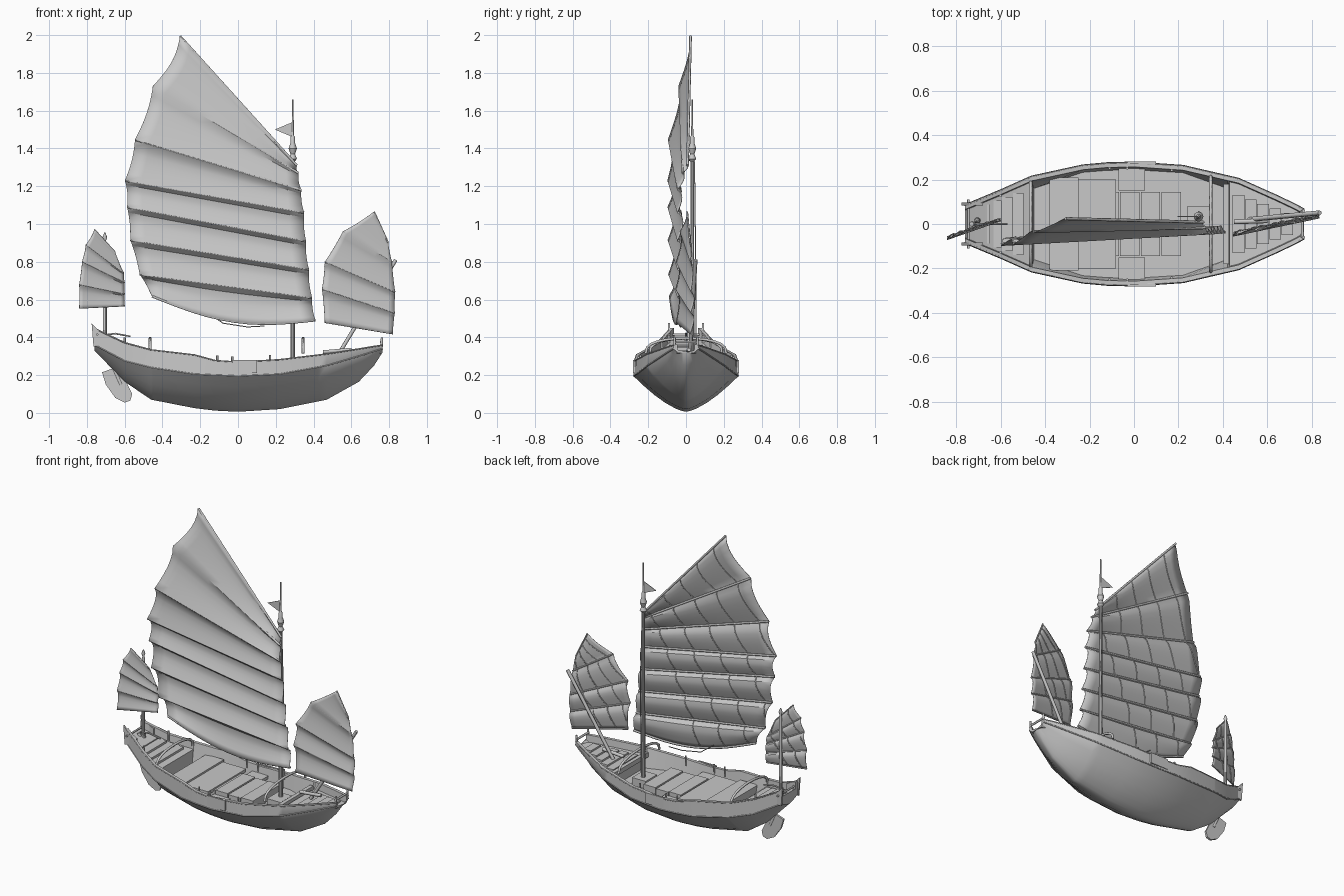
import bpy, bmesh, math
from mathutils import Vector

cube = bpy.data.objects.get("Cube")
if cube:
    bpy.data.objects.remove(cube)

mat = bpy.data.materials.new("plain grey")
mat.use_nodes = True
GREY = (0.58, 0.58, 0.58, 1)
mat.diffuse_color = GREY
mat.node_tree.nodes["Principled BSDF"].inputs["Base Color"].default_value = GREY


def add(name, data):
    ob = bpy.data.objects.new(name, data)
    bpy.context.collection.objects.link(ob)
    data.materials.append(mat)
    return ob


def from_bmesh(name, bm, smooth=True):
    mesh = bpy.data.meshes.new(name)
    bm.to_mesh(mesh)
    bm.free()
    ob = add(name, mesh)
    if smooth:
        bpy.ops.object.select_all(action='DESELECT')
        ob.select_set(True)
        bpy.context.view_layer.objects.active = ob
        bpy.ops.object.shade_smooth_by_angle(angle=math.radians(35))
    return ob


def tubes(name, paths, radius):
    """Round bars that follow straight-sided paths."""
    cu = bpy.data.curves.new(name, 'CURVE')
    cu.dimensions = '3D'
    cu.bevel_depth = radius
    cu.bevel_resolution = 1
    cu.use_fill_caps = True
    for path in paths:
        sp = cu.splines.new('POLY')
        sp.points.add(len(path) - 1)
        for p, co in zip(sp.points, path):
            p.co = (*co, 1)
    return add(name, cu)


def boxes(name, items):
    """Boxes given by (centre, size)."""
    bm = bmesh.new()
    for c, s in items:
        new = bmesh.ops.create_cube(bm, size=1)["verts"]
        for v in new:
            v.co = Vector(c) + Vector([a * b for a, b in zip(v.co, s)])
    return from_bmesh(name, bm, False)


def plate(name, outline, y, thick):
    """Flat side-on panel."""
    bm = bmesh.new()
    face = bm.faces.new([bm.verts.new((x, y - thick / 2, z)) for x, z in outline])
    ext = bmesh.ops.extrude_face_region(bm, geom=[face])["geom"]
    for v in ext:
        if isinstance(v, bmesh.types.BMVert):
            v.co.y += thick
    bmesh.ops.recalc_face_normals(bm, faces=bm.faces)
    return from_bmesh(name, bm, False)


def lathe(name, x, y, profile, n=10):
    """Turned part from (radius, height) pairs."""
    bm = bmesh.new()
    rings = [[bm.verts.new((x + r * math.cos(k * math.tau / n), y + r * math.sin(k * math.tau / n), z))
              for k in range(n)] for r, z in profile]
    for a, b in zip(rings, rings[1:]):
        for k in range(n):
            bm.faces.new((a[k], a[(k + 1) % n], b[(k + 1) % n], b[k]))
    bm.faces.new(rings[0])
    bm.faces.new(rings[-1])
    bmesh.ops.recalc_face_normals(bm, faces=bm.faces)
    return from_bmesh(name, bm)


# Hull lines: x, half width, keel, knuckle, gunwale
LINES = [(-.76, .085, .33, .36, .45), (-.6, .152, .165, .275, .375), (-.46, .214, .07, .24, .337),
         (-.23, .264, .025, .205, .31), (-.12, .274, .012, .2, .28), (0, .277, .006, .195, .272),
         (.22, .262, .02, .205, .285), (.47, .204, .07, .25, .315), (.64, .128, .165, .3, .342),
         (.72, .09, .25, .325, .355), (.765, .066, .32, .34, .362)]


def at(x):
    for a, b in zip(LINES, LINES[1:]):
        if x <= b[0]:
            t = (x - a[0]) / (b[0] - a[0])
            return [p + (q - p) * t for p, q in zip(a, b)][1:]
    return LINES[-1][1:]


WELL = (-.45, .42)
FLOOR = .19
stations = sorted([l[0] for l in LINES] + [WELL[0], WELL[1], WELL[1] + .01])


def section(x):
    w, keel, knuckle, top = at(x)
    half = [(w, top), (w * 1.005, knuckle)]
    half += [(w * t, keel + (knuckle - keel) * t ** 1.5) for t in (.8, .6, .4, .2, .08)]
    ring = half + [(0, keel)] + [(-y, z) for y, z in reversed(half)]
    inner = w - .02
    floor = (inner - .004, top - .045)
    if WELL[0] <= x <= WELL[1]:
        reach = ((FLOOR - keel) / (knuckle - keel)) ** .667 - .06
        floor = (w * min(.88, reach), FLOOR)
    ring += [(-inner, top), (-floor[0], floor[1]), floor, (inner, top)]
    return [(x, y, z) for y, z in ring]


bm = bmesh.new()
rings = [[bm.verts.new(p) for p in section(x)] for x in stations]
for a, b in zip(rings, rings[1:]):
    for k in range(len(a)):
        j = (k + 1) % len(a)
        bm.faces.new((a[k], a[j], b[j], b[k]))
bm.faces.new(rings[0])
bm.faces.new(rings[-1])
bmesh.ops.recalc_face_normals(bm, faces=bm.faces)
from_bmesh("hull", bm)

# Rub rails and gunwale edges
SIDES = (-1, 1)
tubes("rub_rails", [[(l[0], s * l[1], l[3]) for l in LINES] for s in SIDES], .004)
tubes("gunwale_edges", [[(l[0], s * (l[1] - .002), l[4] - .003) for l in LINES] for s in SIDES], .004)
boxes("side_steps", [((.035, s * .275, .245), (.13, .012, .07)) for s in SIDES])

# Stern wings, stern and bow rails
for s, side in zip(SIDES, ("right", "left")):
    plate("stern_wing_" + side, [(-.765, .35), (-.775, .475), (-.74, .44), (-.68, .41), (-.68, .37)], s * .09, .012)
tubes("stern_rail", [[(-.745, -.11, .415), (-.745, .11, .415)]], .006)
tubes("bow_rail", [[(.76, -.06, .34), (.762, -.06, .4)], [(.76, .06, .34), (.762, .06, .4)],
                   [(.757, -.062, .375), (.757, .062, .375)]], .007)

# Hoops over the well
hoops = []
for x in (-.465, .345):
    w = at(x)[0] - .02
    hoops.append([(x, w * math.cos(a), .315 + .08 * math.sin(a) ** .7)
                  for a in [math.pi * k / 12 for k in range(13)]])
tubes("hoops", hoops, .008)
tubes("gunwale_pegs", [[(x, s * (at(x)[0] - .025), at(x)[3] - .04), (x, s * (at(x)[0] - .025), at(x)[3] + .025)]
                       for x in (-.6, -.11, -.03, .17) for s in SIDES], .006)

# Deck fittings: locker, hatch planks, side benches, beam, boards at both ends
boxes("stern_locker", [((-.315, 0, .247), (.13, .42, .05))])
planks = [(-.25 + .093 * k + .045, 0, .225) for k in range(5)]
boxes("hatch_planks", [(c, (.087, .29, .06 - .01 * (k % 2))) for k, c in enumerate(planks)])
boxes("hatch_cover", [((-.165, 0, .25), (.17, .4, .02))])
boxes("side_benches", [((-.01, s * .2, .22), (.12, .1, .02)) for s in SIDES])
boxes("well_beam", [((.415, 0, .275), (.025, .36, .03))])
boxes("mast_step", [((.29, .02, .21), (.1, .12, .06))])
boxes("foredeck_boards", [((.47 + .055 * k, 0, .276 + .009 * k), (.052, .26 - .04 * k, .012)) for k in range(5)])
boxes("afterdeck_boards", [((-.52 - .05 * k, 0, .31 + .014 * k), (.047, .28 - .035 * k, .014)) for k in range(4)])

# Rudder
plate("rudder", [(-.72, .215), (-.7, .15), (-.65, .08), (-.6, .055), (-.57, .065), (-.56, .1),
                 (-.6, .18), (-.65, .24)], 0, .014)
tubes("rudder_stock", [[(-.62, 0, .15), (-.73, 0, .4)]], .011)
tubes("tiller", [[(-.72, 0, .41), (-.65, 0, .42), (-.57, 0, .405)]], .005)

# Masts, finials and pennant
MAST_Y = .033
lathe("main_mast", .29, MAST_Y, [(.013, .19), (.011, .8), (.01, 1.33), (.022, 1.345), (.012, 1.37),
                                 (.022, 1.4), (.012, 1.43), (.012, 1.46), (.006, 1.47), (.004, 1.66)])
lathe("stern_mast", -.705, .015, [(.02, .34), (.011, .4), (.009, .9), (.006, .91), (.012, .93), (.003, .955)])
tubes("fore_mast", [[(.52, .02, .29), (.62, .03, .455), (.835, .05, .81)]], .011)
tubes("stowed_spar", [[(.45, .01, .322), (.6, .015, .335)]], .011)
plate("pennant", [(.195, 1.5), (.29, 1.54), (.29, 1.46)], MAST_Y, .004)


def sail(name, rows, y0, slope, belly, spar, peak=(0, 0), sag=0, pinch=.015, seams=5):
    """Battened sail; each row is leech x, leech z, luff x, luff z. u runs luff to leech."""
    last = len(rows) - 1

    def pos(u, r, lift=0):
        i = min(int(r), last - 1)
        v = r - i
        lx, lz, fx, fz = [a + (b - a) * v for a, b in zip(rows[i], rows[i + 1])]
        arch = math.sin(math.pi * v)
        lx += pinch / (i + 1) * arch
        fx -= pinch * .2 * arch
        x, z = fx + (lx - fx) * u, fz + (lz - fz) * u
        z -= sag * math.sin(math.pi * u) * max(0, r - last + 1)
        y = y0 + slope * x + (peak[0] + (peak[1] - peak[0]) * u) * max(0, 1 - r / 2)
        fullness = belly * min(1, .4 + r / last)
        return (x, y + fullness * math.sin(math.pi * v ** .6) + lift, z)

    cols, sub = 12, 6
    bm = bmesh.new()
    grid = [[bm.verts.new(pos(c / cols, r / sub)) for c in range(cols + 1)] for r in range(last * sub + 1)]
    for a, b in zip(grid, grid[1:]):
        for c in range(cols):
            bm.faces.new((a[c], a[c + 1], b[c + 1], b[c]))
    ob = from_bmesh(name, bm)
    mod = ob.modifiers.new("thickness", 'SOLIDIFY')
    mod.thickness = .003
    # Battens and seam ropes on the back face
    tubes(name + "_battens", [[pos(c / cols, r, spar) for c in range(cols + 1)] for r in range(last + 1)], spar)
    lines = []
    for k in range(seams):
        steps = [(k / seams + .05 + .5 * (r / last / sub) ** 1.5, r / sub) for r in range(last * sub + 1)]
        lines.append([pos(u, r, .005) for u, r in steps if u <= 1])
    tubes(name + "_seams", lines, .003)


sail("main_sail", [(-.307, 1.995, .312, 1.31), (-.45, 1.73, .32, 1.27), (-.545, 1.447, .335, 1.18),
                   (-.598, 1.23, .35, 1.06), (-.587, 1.09, .36, .91), (-.57, .915, .375, .76),
                   (-.52, .733, .392, .61), (-.455, .617, .41, .49)],
     -.066, .055, .034, .007, peak=(.05, .1), sag=.07, pinch=.03)
sail("fore_sail", [(.72, 1.065, .795, .9), (.555, .96, .815, .8), (.46, .8, .832, .64),
                   (.445, .655, .83, .53), (.46, .48, .82, .42)], -.15, .21, .018, .005, pinch=.008, seams=4)
sail("stern_sail", [(-.76, .97, -.65, .85), (-.805, .89, -.605, .74), (-.825, .8, -.6, .69),
                    (-.84, .68, -.6, .63), (-.84, .555, -.6, .567)], .222, .35, .014, .004, pinch=.005, seams=3)

# Sheets and halyard
tubes("rigging", [[(-.17, -.05, .54), (-.08, -.04, .475), (.05, -.03, .455), (.14, -.02, .46)],
                  [(.29, .045, 1.33), (.3, .05, .9), (.29, .055, .25)]], .003)
